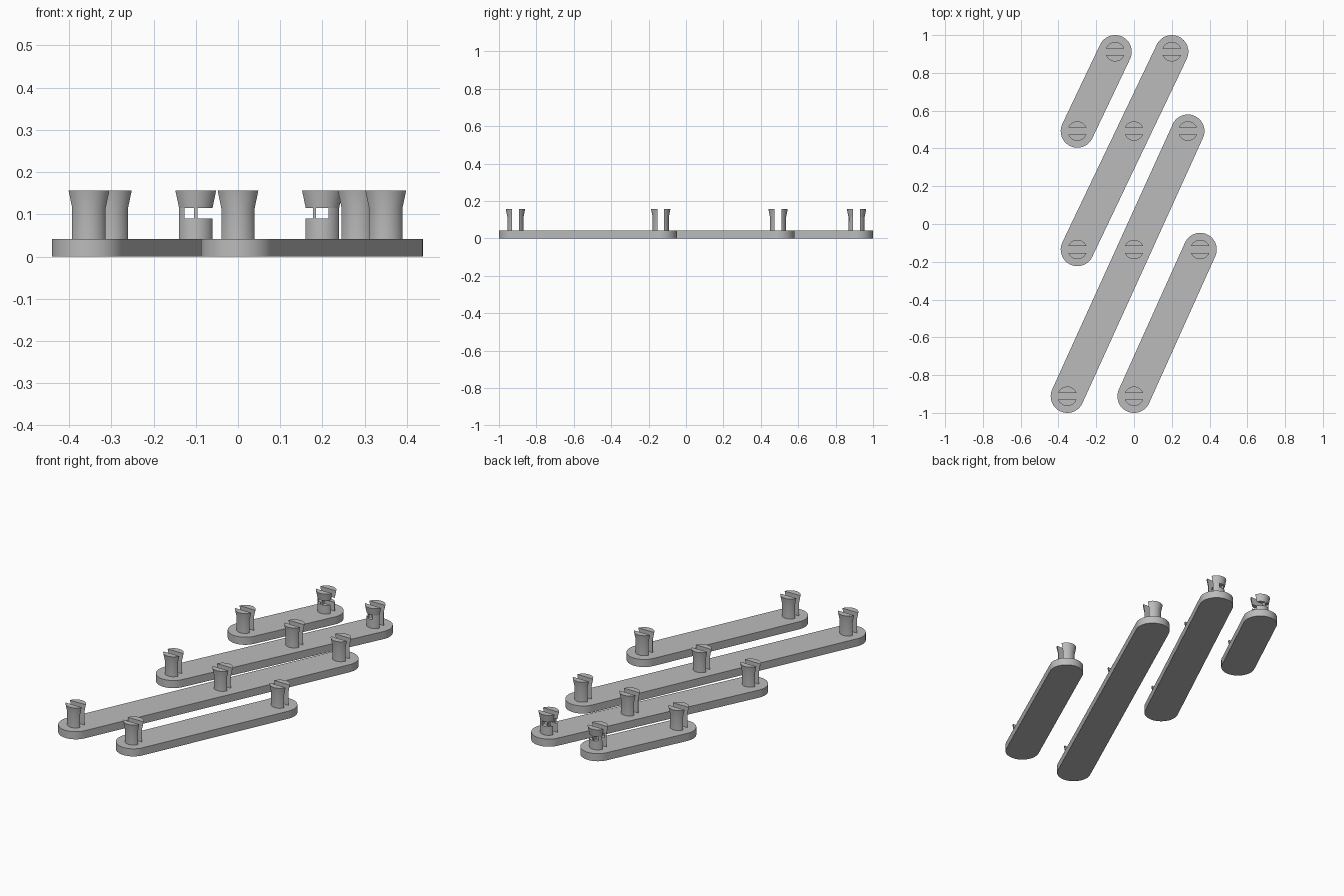
import bpy, bmesh, math

if "Cube" in bpy.data.objects:
    bpy.data.objects.remove(bpy.data.objects["Cube"])

PLATE_R, PLATE_H = 0.088, 0.042
SHAFT_R, HEAD_R, FLARE_Z, TOP_Z = 0.0435, 0.0515, 0.115, 0.156
SLOT = 0.018      # half width of the slot
GAP_Z = 0.09      # bottom of the open windows

grey = bpy.data.materials.new("grey plastic")
grey.diffuse_color = (0.5, 0.5, 0.5, 1)
grey.use_nodes = True
grey.node_tree.nodes["Principled BSDF"].inputs["Base Color"].default_value = grey.diffuse_color


def loft(bm, rings):
    """Closed solid through rings of equal point count."""
    loops = [[bm.verts.new(p) for p in ring] for ring in rings]
    n = len(loops[0])
    for a, b in zip(loops, loops[1:]):
        for i in range(n):
            j = (i + 1) % n
            bm.faces.new((a[i], a[j], b[j], b[i]))
    bm.faces.new(loops[0][::-1])
    bm.faces.new(loops[-1])


def finish(bm, name):
    bmesh.ops.recalc_face_normals(bm, faces=bm.faces[:])
    me = bpy.data.meshes.new(name)
    bm.to_mesh(me)
    bm.free()
    ob = bpy.data.objects.new(name, me)
    me.materials.append(grey)
    bpy.context.collection.objects.link(ob)
    bpy.ops.object.select_all(action='DESELECT')
    ob.select_set(True)
    bpy.context.view_layer.objects.active = ob
    bpy.ops.object.shade_smooth_by_angle(angle=math.radians(35))


def link_plate(name, p, q):
    """Flat bar with round ends centred on p and q."""
    ang = math.atan2(q[1] - p[1], q[0] - p[0])
    outline = []
    for (cx, cy), start in ((q, ang - math.pi / 2), (p, ang + math.pi / 2)):
        for i in range(25):
            a = start + math.pi * i / 24
            outline.append((cx + PLATE_R * math.cos(a), cy + PLATE_R * math.sin(a)))
    bm = bmesh.new()
    loft(bm, [[(x, y, z) for x, y in outline] for z in (0, PLATE_H)])
    finish(bm, name)


def section(c, r, z, side, lo=-1.0, hi=1.0, n=20):
    """D-shaped slice of a slotted peg; lo..hi limit its width."""
    w = math.sqrt(r * r - SLOT * SLOT)
    a0, a1 = math.acos(hi * w / r), math.acos(lo * w / r)
    arc = [a0 + (a1 - a0) * i / n for i in range(n + 1)]
    pts = [(r * math.cos(a), r * math.sin(a)) for a in arc]
    pts += [(lo * w, SLOT), (hi * w, SLOT)] if (lo, hi) != (-1.0, 1.0) else []
    return [(c[0] + x, c[1] + side * y, z) for x, y in pts]


def peg(name, c, posts=None):
    """Split peg with a flared head; posts mark the pillars of an open window."""
    bm = bmesh.new()
    for side in (-1, 1):
        def s(r, z, *lim):
            return section(c, r, z, side, *lim)
        if posts is None:
            loft(bm, [s(SHAFT_R, PLATE_H), s(SHAFT_R, FLARE_Z), s(HEAD_R, TOP_Z)])
        else:
            loft(bm, [s(SHAFT_R, PLATE_H), s(SHAFT_R, GAP_Z)])
            loft(bm, [s(SHAFT_R, FLARE_Z), s(HEAD_R, TOP_Z)])
            for lo, hi in posts:
                loft(bm, [s(SHAFT_R, GAP_Z, lo, hi), s(SHAFT_R, FLARE_Z, lo, hi)])
    finish(bm, name)


# Rows of pegs from front to back
Y = (-0.912, -0.135, 0.492, 0.912)

# Four slanted link plates
link_plate("right_link", (0, Y[0]), (0.35, Y[1]))
link_plate("long_link", (-0.353, Y[0]), (0.285, Y[2]))
link_plate("middle_link", (-0.3, Y[1]), (0.2, Y[3]))
link_plate("short_link", (-0.3, Y[2]), (-0.1, Y[3]))

# Solid pegs
for i, c in enumerate([(0, Y[0]), (0.35, Y[1]), (-0.353, Y[0]), (0, Y[1]),
                       (0.285, Y[2]), (-0.3, Y[1]), (0, Y[2]), (-0.3, Y[2])]):
    peg("peg_%d" % (i + 1), c)

# Rear pegs with open windows
peg("rear_peg_left", (-0.1, Y[3]), [(-0.99, -0.68), (-0.1, 0.1)])
peg("rear_peg_right", (0.2, Y[3]), [(-0.55, -0.4), (0.35, 0.99)])
